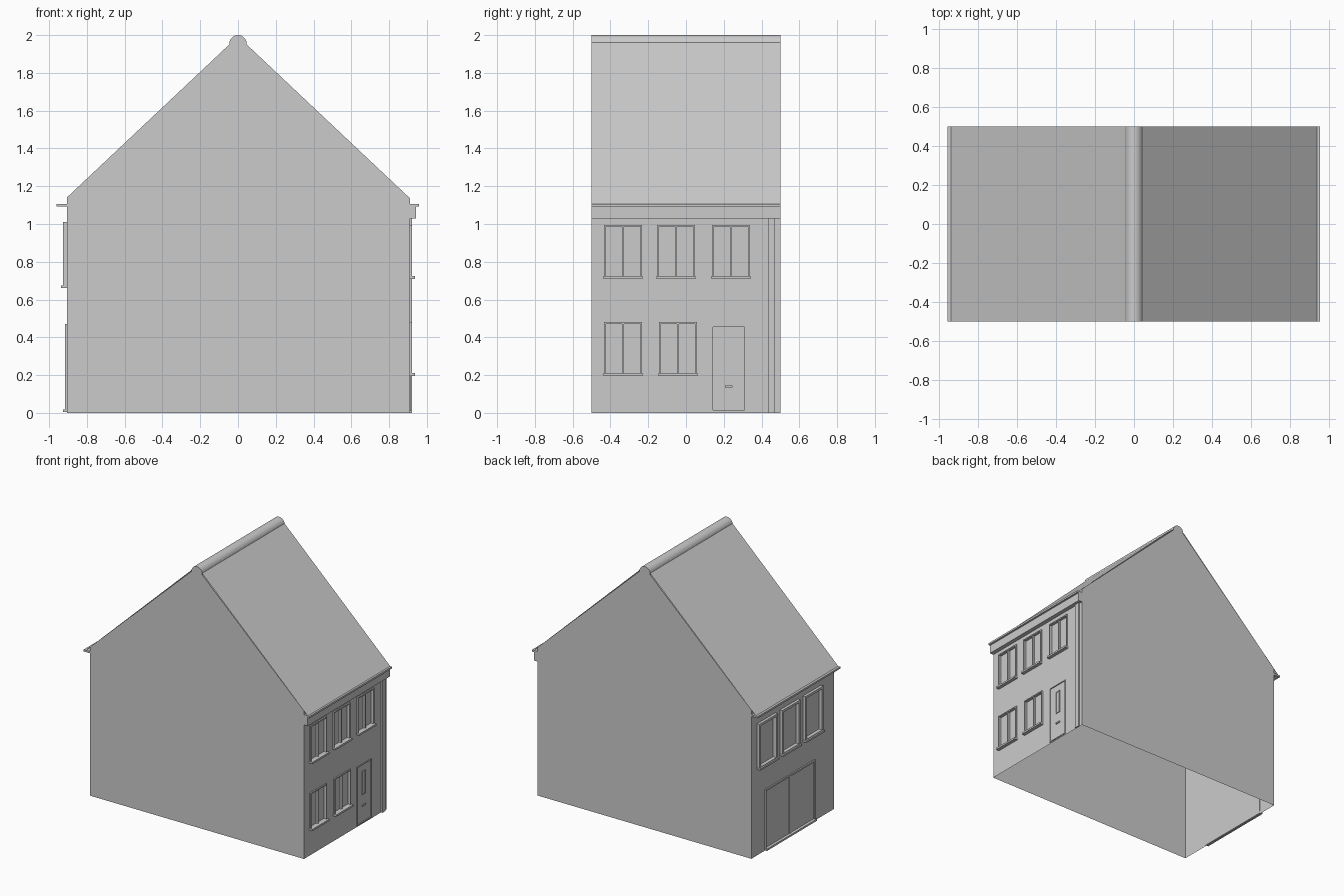
import bpy, bmesh, math

cube = bpy.data.objects.get("Cube")
if cube:
    bpy.data.objects.remove(cube, do_unlink=True)

grey = bpy.data.materials.new("plain grey")
grey.use_nodes = True
grey.diffuse_color = (0.6, 0.6, 0.6, 1)
grey.node_tree.nodes["Principled BSDF"].inputs["Base Color"].default_value = (0.6, 0.6, 0.6, 1)

FRONT, BACK, DEPTH = 0.91, -0.905, 0.5
EAVE, SLOPE = (0.942, 1.106), 0.953
RIDGE_R = 0.046


def roof_z(x):
    return EAVE[1] + (EAVE[0] - abs(x)) * SLOPE


def make(name, bm, smooth=False):
    mesh = bpy.data.meshes.new(name)
    bm.to_mesh(mesh)
    bm.free()
    mesh.materials.append(grey)
    ob = bpy.data.objects.new(name, mesh)
    bpy.context.collection.objects.link(ob)
    if smooth:
        bpy.context.view_layer.objects.active = ob
        ob.select_set(True)
        bpy.ops.object.shade_smooth_by_angle(angle=math.radians(40))
        ob.select_set(False)
    return ob


def face(bm, points):
    return bm.faces.new([bm.verts.new(p) for p in points])


def add_box(bm, x, y, z):
    verts = bmesh.ops.create_cube(bm, size=1)["verts"]
    for v in verts:
        v.co = [(r[0] + r[1]) / 2 + c * abs(r[1] - r[0]) for c, r in zip(v.co, (x, y, z))]


def boxes(name, *parts):
    bm = bmesh.new()
    for part in parts:
        add_box(bm, *part)
    return make(name, bm)


def wall(name, x, openings):
    """Thin wall with rectangular openings (y0, y1, z0, z1)."""
    ys = sorted({-DEPTH, DEPTH, *(v for o in openings for v in o[:2])})
    zs = sorted({0, roof_z(x), *(v for o in openings for v in o[2:])})
    bm = bmesh.new()
    for a, b in zip(ys, ys[1:]):
        for c, d in zip(zs, zs[1:]):
            my, mz = (a + b) / 2, (c + d) / 2
            if not any(o[0] < my < o[1] and o[2] < mz < o[3] for o in openings):
                quad = [(x, a, c), (x, b, c), (x, b, d), (x, a, d)]
                face(bm, quad if x > 0 else quad[::-1])
    bmesh.ops.remove_doubles(bm, verts=bm.verts, dist=1e-5)
    make(name, bm)


def window(name, x, opening, out, rim, recess, sill=0.0, panes=1):
    """Raised surround, recessed panes with sashes and an optional sill."""
    y0, y1, z0, z1 = opening
    s = 1 if x > 0 else -1
    depth = (x - s * recess, x + s * out)
    parts = [(depth, (y0, y0 + rim), (z0, z1)), (depth, (y1 - rim, y1), (z0, z1)),
             (depth, (y0 + rim, y1 - rim), (z1 - rim, z1)),
             (depth, (y0 + rim, y1 - rim), (z0, z0 + rim)),
             ((x - s * recess, x - s * (recess - 0.004)), (y0, y1), (z0, z1))]
    for i in range(1, panes):
        mid = y0 + (y1 - y0) * i / panes
        parts.append(((x - s * recess, x + s * out * 0.5),
                      (mid - 0.005, mid + 0.005), (z0 + rim, z1 - rim)))
    if sill:
        parts.append(((x - s * recess, x + s * sill),
                      (y0 - 0.003, y1 + 0.003), (z0, z0 + 0.014)))
    boxes(name, *parts)


# Openings of both facades
front_windows = [(y, y + 0.2, 0.71, 0.995) for y in (-0.433, -0.153, 0.138)]
front_windows += [(y, y + 0.2, 0.196, 0.48) for y in (-0.433, -0.143)]
front_door = (0.138, 0.315, 0.01, 0.46)
back_windows = [(y, y + 0.22, 0.66, 1.01) for y in (-0.345, -0.065, 0.21)]
back_door = (-0.265, 0.34, 0.005, 0.47)

wall("street_wall", FRONT, front_windows + [front_door])
wall("garden_wall", BACK, back_windows + [back_door])

# Gable walls, open underneath
profile = [(BACK, 0), (FRONT, 0), (FRONT, roof_z(FRONT)), (0, roof_z(0) - 0.01),
           (BACK, roof_z(BACK))]
for name, y in (("near_gable", -DEPTH), ("far_gable", DEPTH)):
    bm = bmesh.new()
    pts = [(x, y, z) for x, z in profile]
    face(bm, pts if y < 0 else pts[::-1])
    make(name, bm)

# Roof slopes
for name, s in (("street_roof", 1), ("garden_roof", -1)):
    bm = bmesh.new()
    top, low = (s * 0.02, roof_z(0.02)), (s * EAVE[0], EAVE[1])
    pts = [(top[0], -DEPTH, top[1]), (low[0], -DEPTH, low[1]),
           (low[0], DEPTH, low[1]), (top[0], DEPTH, top[1])]
    face(bm, pts if s > 0 else pts[::-1])
    make(name, bm)

# Rounded ridge cap
bm = bmesh.new()
arc = [(RIDGE_R * math.cos(math.pi * i / 16), 2 - RIDGE_R + RIDGE_R * math.sin(math.pi * i / 16))
       for i in range(17)]
end = face(bm, [(x, -DEPTH, z) for x, z in arc])
new = bmesh.ops.extrude_face_region(bm, geom=[end], use_keep_orig=True)["geom"]
bmesh.ops.translate(bm, vec=(0, 2 * DEPTH, 0),
                    verts=[g for g in new if isinstance(g, bmesh.types.BMVert)])
bmesh.ops.recalc_face_normals(bm, faces=bm.faces)
make("ridge_cap", bm, smooth=True)

# Gutters, street fascia and downpipe
full = (-DEPTH, DEPTH)
boxes("street_gutter", ((FRONT, 0.957), full, (1.092, EAVE[1])))
boxes("garden_gutter", ((-0.96, BACK), full, (1.092, EAVE[1])))
boxes("street_fascia", ((FRONT, 0.942), full, (1.028, 1.092)))
boxes("downpipe", ((FRONT, 0.921), (0.434, 0.471), (0, 1.028)))

# Windows
for i, o in enumerate(front_windows):
    window(f"street_window_{i + 1}", FRONT, o, 0.01, 0.009, 0.015, sill=0.027, panes=2)
for i, o in enumerate(back_windows):
    window(f"garden_window_{i + 1}", BACK, o, 0.021, 0.018, 0.01, sill=0.032)

# Doors
window("garden_sliding_door", BACK, back_door, 0.01, 0.012, 0.004, sill=0.021, panes=2)
window("street_door", FRONT, front_door, 0.006, 0.006, 0.006)
window("door_light", FRONT - 0.004, (0.206, 0.246, 0.222, 0.402), 0.008, 0.006, 0.001)
boxes("letter_slot", ((FRONT - 0.004, FRONT + 0.006), (0.206, 0.246), (0.134, 0.146)))
